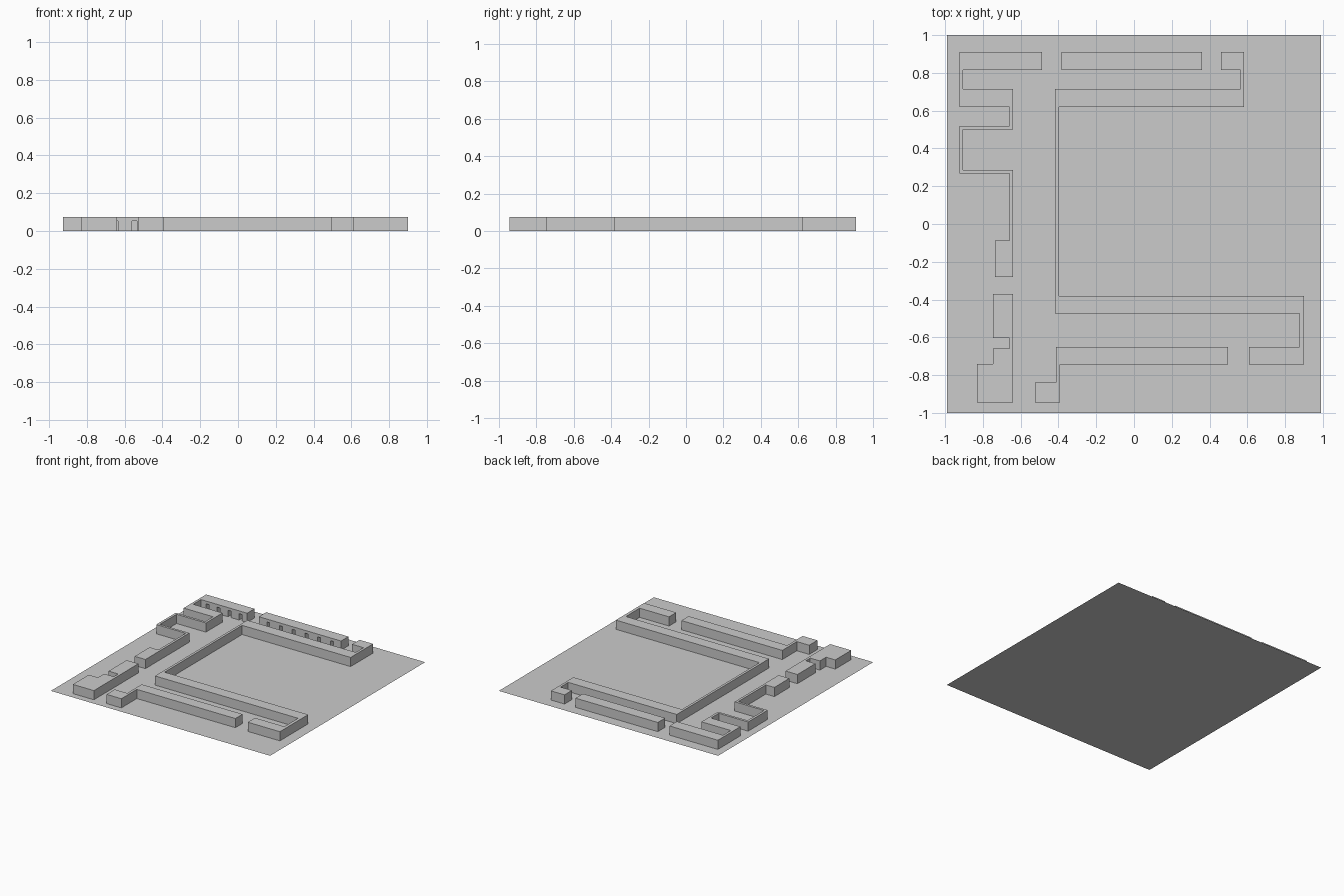
import bpy, bmesh

if "Cube" in bpy.data.objects:
    bpy.data.objects.remove(bpy.data.objects["Cube"])

H = 0.075          # building height
ARCH_H = 0.052     # doorway height


def extrude_outline(name, pts, height=H):
    """Flat outline raised into a solid block."""
    bm = bmesh.new()
    base = bm.faces.new([bm.verts.new((x, y, 0)) for x, y in pts])
    if height:
        res = bmesh.ops.extrude_face_region(bm, geom=[base], use_keep_orig=True)
        top = [v for v in res["geom"] if isinstance(v, bmesh.types.BMVert)]
        bmesh.ops.translate(bm, verts=top, vec=(0, 0, height))
        bmesh.ops.recalc_face_normals(bm, faces=bm.faces)
    mesh = bpy.data.meshes.new(name)
    bm.to_mesh(mesh)
    bm.free()
    obj = bpy.data.objects.new(name, mesh)
    bpy.context.collection.objects.link(obj)
    return obj


def cut_doorways(obj, centres, front_y, width=0.027, depth=0.075):
    """Row of recessed doorways in a front-facing wall."""
    for cx in centres:
        bpy.ops.mesh.primitive_cube_add(size=1)
        cutter = bpy.context.object
        cutter.name = "doorway_cutter"
        cutter.hide_render = True
        cutter.scale = (width, depth + 0.02, ARCH_H + 0.02)
        cutter.location = (cx, front_y + (depth - 0.02) / 2, (ARCH_H - 0.02) / 2)
        mod = obj.modifiers.new("doorway", 'BOOLEAN')
        mod.operation = 'DIFFERENCE'
        mod.solver = 'EXACT'
        mod.object = cutter
        bpy.context.view_layer.objects.active = obj
        bpy.ops.object.modifier_apply(modifier=mod.name)
        bpy.data.objects.remove(cutter)


# Ground sheet
extrude_outline("ground_plane", [(-.99, -1), (.99, -1), (.99, 1), (-.99, 1)], 0)

# Winding west building with a doorway row at its north end
west = extrude_outline("west_building", [
    (-.925, .91), (-.488, .91), (-.488, .815), (-.905, .815), (-.905, .715),
    (-.64, .715), (-.64, .50), (-.905, .50), (-.905, .287), (-.64, .287),
    (-.64, -.28), (-.737, -.28), (-.737, -.087), (-.66, -.087), (-.66, .267),
    (-.925, .267), (-.925, .52), (-.66, .52), (-.66, .62), (-.925, .62)])
cut_doorways(west, [-.547 - .1 * i for i in range(4)], .815)

# Long north building with doorways
north = extrude_outline("north_building",
                        [(-.383, .815), (.36, .815), (.36, .91), (-.383, .91)])
cut_doorways(north, [-.2975 + .115 * i for i in range(6)], .815)

# North-east hook
extrude_outline("northeast_hook", [
    (.46, .91), (.583, .91), (.583, .62), (.25, .62),
    (.25, .715), (.563, .715), (.563, .815), (.46, .815)])

# Courtyard wall, open to the east
extrude_outline("courtyard_building", [
    (.25, .715), (-.417, .715), (-.417, -.475), (.30, -.475),
    (.30, -.38), (-.397, -.38), (-.397, .62), (.25, .62)])

# South-east hook
extrude_outline("southeast_hook", [
    (.30, -.38), (.90, -.38), (.90, -.745), (.61, -.745),
    (.61, -.652), (.875, -.652), (.875, -.475), (.30, -.475)])

# South building with the stepped west end
extrude_outline("south_building", [
    (.498, -.652), (-.413, -.652), (-.413, -.84), (-.525, -.84),
    (-.525, -.945), (-.392, -.945), (-.392, -.745), (.498, -.745)])

# South-west stepped building
extrude_outline("southwest_building", [
    (-.747, -.37), (-.64, -.37), (-.64, -.945), (-.83, -.945), (-.83, -.74),
    (-.747, -.74), (-.747, -.66), (-.66, -.66), (-.66, -.603), (-.747, -.603)])
